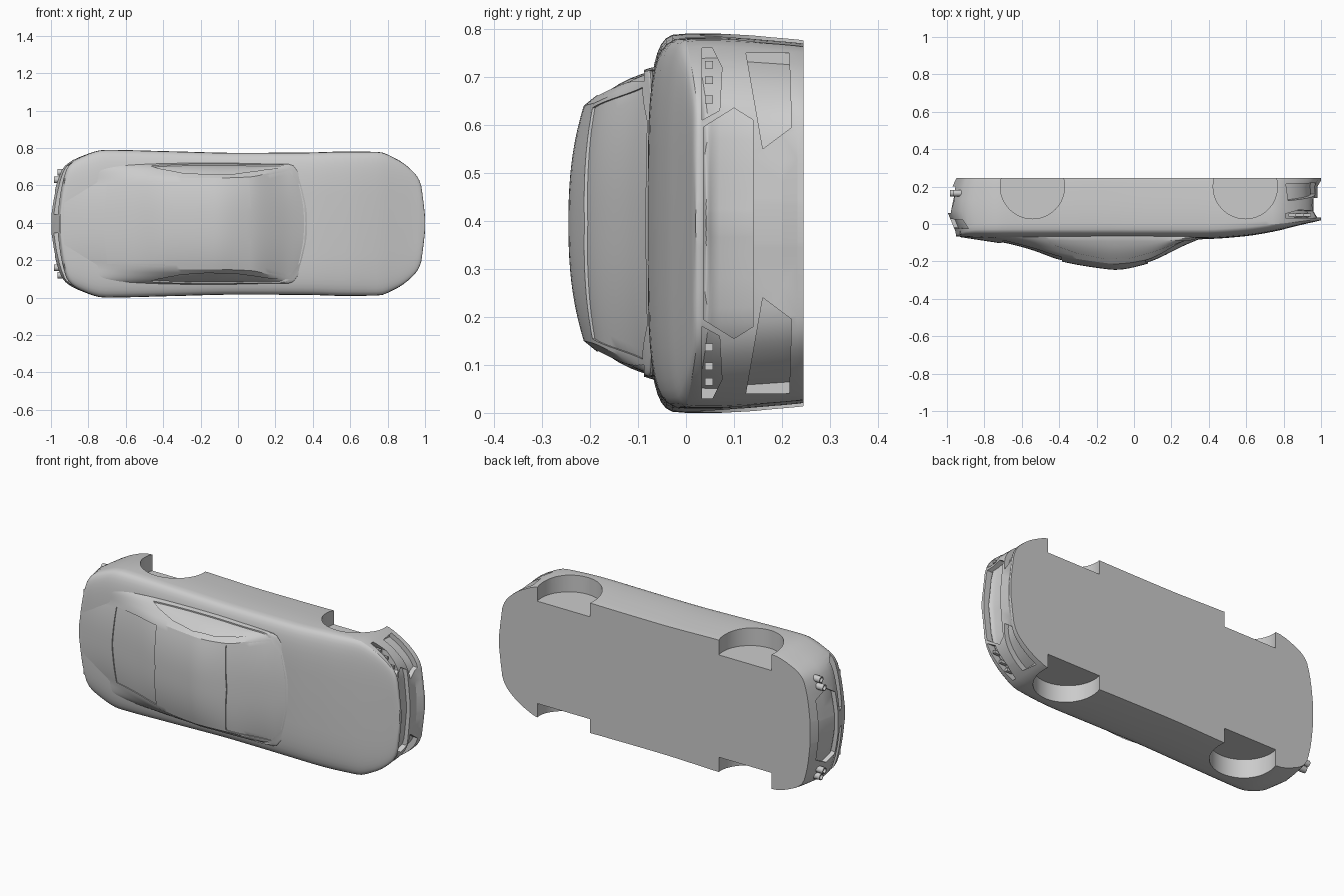
import bpy, bmesh, math

if "Cube" in bpy.data.objects:
    bpy.data.objects.remove(bpy.data.objects["Cube"])

CZ = 0.395  # centre of the car's width; the car lies on its side, its roof facing -y


def W(x, u, w):
    return (x, -u, CZ + w)


def interp(tab, x):
    """Smooth interpolation of table rows keyed by the first column."""
    x = max(tab[0][0], min(tab[-1][0], x))
    i = next(k for k in range(len(tab) - 1) if x <= tab[k + 1][0])

    def slope(k, c):
        return (tab[k + 1][c] - tab[k][c]) / (tab[k + 1][0] - tab[k][0])

    def tangent(k, c):
        if k == 0:
            return slope(0, c)
        if k == len(tab) - 1:
            return slope(k - 1, c)
        a, b = slope(k - 1, c), slope(k, c)
        return 0 if a * b <= 0 else 2 * a * b / (a + b)

    h = tab[i + 1][0] - tab[i][0]
    t = (x - tab[i][0]) / h
    out = []
    for c in range(1, len(tab[0])):
        p, q = tab[i][c], tab[i + 1][c]
        out.append((2*t**3 - 3*t*t + 1) * p + (t**3 - 2*t*t + t) * h * tangent(i, c)
                   + (3*t*t - 2*t**3) * q + (t**3 - t*t) * h * tangent(i + 1, c))
    return out


def make(name, verts, faces):
    me = bpy.data.meshes.new(name)
    me.from_pydata(verts, [], faces)
    bm = bmesh.new()
    bm.from_mesh(me)
    bmesh.ops.recalc_face_normals(bm, faces=bm.faces)
    bm.to_mesh(me)
    bm.free()
    ob = bpy.data.objects.new(name, me)
    bpy.context.collection.objects.link(ob)
    return ob


def loft(name, xs, section):
    """Skin mirrored half sections of (x, u, w) along the length."""
    verts, faces = [], []
    for x in xs:
        half = section(x)
        verts += [W(*p) for p in half] + [W(p[0], p[1], -p[2]) for p in half[-2::-1]]
    m = len(half) - 1
    n = 2 * m + 1
    for j in range(len(xs) - 1):
        a = j * n
        faces += [(a + i, a + (i + 1) % n, a + n + (i + 1) % n, a + n + i) for i in range(n)]
    for a in (0, (len(xs) - 1) * n):
        faces += [(a + i, a + i + 1, a + 2*m - i - 1, a + 2*m - i) for i in range(m - 1)]
        faces.append((a + m - 1, a + m, a + m + 1))
    return make(name, verts, faces)


def prism(poly, place, lo, hi):
    n = len(poly)
    verts = [place(a, b, c) for c in (lo, hi) for a, b in poly]
    faces = [tuple(range(n)), tuple(range(n, 2 * n))]
    faces += [(i, (i + 1) % n, n + (i + 1) % n, n + i) for i in range(n)]
    ob = make("cutter", verts, faces)
    ob.hide_render = True
    return ob


def cut(ob, cutters):
    bpy.context.view_layer.objects.active = ob
    for c in cutters:
        mod = ob.modifiers.new("cut", 'BOOLEAN')
        mod.operation, mod.solver, mod.object = 'DIFFERENCE', 'EXACT', c
        bpy.ops.object.modifier_apply(modifier=mod.name)
        bpy.data.objects.remove(c)


def smooth(ob, angle=28):
    bpy.ops.object.select_all(action='DESELECT')
    ob.select_set(True)
    bpy.context.view_layer.objects.active = ob
    bpy.ops.object.shade_smooth_by_angle(angle=math.radians(angle))


# lower body: x, half width, top height, shoulder drop
BODY = [(-1, .06, .066, .03), (-.985, .15, .067, .03), (-.963, .235, .068, .035),
        (-.93, .305, .07, .045), (-.85, .355, .075, .07), (-.71, .395, .08, .08),
        (-.35, .387, .08, .08), (0, .379, .08, .08), (.38, .381, .08, .08),
        (.57, .386, .068, .075), (.75, .384, .04, .06), (.84, .35, .018, .04),
        (.935, .28, -.005, .022), (.977, .215, -.014, .018), (.99, .13, -.018, .016), (1, .04, -.02, .015)]
NOSE = [(-.245, 0), (-.232, 0), (-.2, -.02), (-.07, -.02), (-.03, 0), (.1, 0)]
TAIL = [(-.245, .05), (-.2, .03), (-.13, .012), (-.07, 0), (0, .03), (.04, .045), (.07, .05)]


def body_section(x, d=0):
    hw, top, drop = interp(BODY, x)
    hw, top = max(.02, hw - d), top - d
    s = top - drop
    pts = [(u, hw * f) for u, f in ((-.245 + d * .2, .965), (-.232, .97), (-.2, .978), (-.13, .992), (-.07, 1))]
    for k in range(11):
        a = math.pi / 2 * k / 10
        pts.append((s + drop * math.sin(a) ** .55, hw * max(0, math.cos(a)) ** .5 if k < 10 else 0))
    out = []
    for u, w in pts:
        dx = 0
        if x > .8:
            dx = ((x - .8) / .2) ** 2 * interp(NOSE, u)[0]
        elif x < -.75:
            dx = ((-.75 - x) / .25) ** 2 * interp(TAIL, u)[0]
        out.append(((x + dx) * (1 - d), u, w))
    return out


xs = [math.sin(math.pi / 2 * (-1 + 2 * i / 64)) for i in range(65)]
body = loft("body", xs, body_section)
core = loft("body_inner_panels", xs, lambda x: body_section(x, .022))


# wheel arches
def arches(r, depth):
    circle = [(r * math.cos(math.tau * i / 48), r * math.sin(math.tau * i / 48)) for i in range(48)]
    return [prism(circle, lambda a, b, c, cx=cx, s=s: W(cx + a, b - .2, s * c), depth, .6)
            for cx in (-.543, .595) for s in (1, -1)]


cut(body, arches(.172, .29))
cut(core, arches(.182, .275))

# front grille, headlights, lower intakes, rear panel and tail lights
GRILLE = [(-.2, -.036), (.2, -.036), (.24, -.1), (.215, -.14), (-.215, -.14), (-.24, -.1)]
HEADLIGHT = [(.215, -.033), (.365, -.033), (.365, -.055), (.325, -.075), (.235, -.07)]
INTAKE = [(.155, -.16), (.355, -.125), (.355, -.215), (.2, -.22)]
REAR_PANEL = [(-.17, -.06), (.17, -.06), (.21, -.12), (.17, -.2), (-.17, -.2), (-.21, -.12)]
TAIL_LIGHT = [(.05, .02), (.33, .025), (.31, -.02), (.05, -.03)]
cuts = [prism(GRILLE, lambda a, b, c: W(c, b, a), .8, 1.2),
        prism(REAR_PANEL, lambda a, b, c: W(c, b, a), -1.2, -.85)]
for s in (1, -1):
    for poly, lo, hi in ((HEADLIGHT, .79, 1.2), (INTAKE, .8, 1.2), (TAIL_LIGHT, -1.2, -.8)):
        cuts.append(prism(poly, lambda a, b, c, s=s: W(c, b, s * a), lo, hi))
cut(body, cuts)

# cabin: x, roof height, roof half width, base half width, roof edge height
CABIN = [(-.93, .07, .2, .24, .058), (-.8, .09, .22, .28, .07), (-.7, .106, .23, .3, .085),
         (-.555, .143, .24, .315, .12), (-.39, .2, .243, .322, .17), (-.18, .237, .245, .325, .205),
         (-.1, .245, .245, .325, .213), (.06, .216, .25, .322, .193), (.28, .117, .295, .315, .085),
         (.33, .096, .24, .26, .075), (.37, .08, .18, .2, .065)]


def cabin_section(x, d=0):
    top, wr, wb, edge = interp(CABIN, x)
    top, wr, wb, edge = top - d, wr - d, wb - d, edge - d * .5
    base = min(.07, edge - .004)
    pts = [(x, .03, wb)]
    for k in range(6):
        t = k / 6
        pts.append((x, base + (edge - base) * t, wb + (wr - wb) * t + .012 * math.sin(math.pi * t)))
    for k in range(11):
        t = 1 - k / 10
        pts.append((x, edge + (top - edge) * (1 - t ** 2.4), wr * t))
    return pts


cx = [-.93 + 1.3 * i / 52 for i in range(53)]
cabin = loft("cabin", cx, cabin_section)
glass = loft("window_glass", cx, lambda x: cabin_section(x, .007))
SIDE = [(-.47, .088), (-.42, .115), (-.3, .158), (-.15, .188), (-.02, .183), (.1, .15), (.27, .088)]
SHIELD = [(.06, -.24), (.075, 0), (.06, .24), (.27, .283), (.33, .21), (.355, .1), (.36, 0),
          (.355, -.1), (.33, -.21), (.27, -.283)]
REAR = [(-.39, -.225), (-.7, -.215), (-.72, 0), (-.7, .215), (-.39, .225), (-.38, 0)]
cut(cabin, [prism(SIDE, lambda a, b, c, s=s: W(a, b, s * c), .2, .5) for s in (1, -1)]
    + [prism(p, lambda a, b, c: W(a, c, b), .06, .4) for p in (SHIELD, REAR)])
for ob in (body, core, cabin, glass):
    smooth(ob)

# headlamps and exhaust pipes
for s in (1, -1):
    for i, (x, w) in enumerate(((.845, .33), (.885, .298), (.925, .258))):
        bpy.ops.mesh.primitive_cube_add(size=1, location=W(x, -.048, s * w))
        lamp = bpy.context.object
        lamp.name, lamp.scale = "headlamp", (.04, .016, .016)
    for x, w in ((-.955, .235), (-.935, .275)):
        circle = [(r * math.cos(math.tau * i / 20), r * math.sin(math.tau * i / 20))
                  for r in (.018, .013) for i in range(20)]
        verts = [W(x + dx, -.165 + b, s * w + a) for dx in (-.03, .05) for a, b in circle]
        faces = []
        for i in range(20):
            j = (i + 1) % 20
            faces += [(i, j, 40 + j, 40 + i), (20 + i, 20 + j, 60 + j, 60 + i),
                      (i, j, 20 + j, 20 + i), (40 + i, 40 + j, 60 + j, 60 + i)]
        smooth(make("exhaust_pipe", verts, faces))
